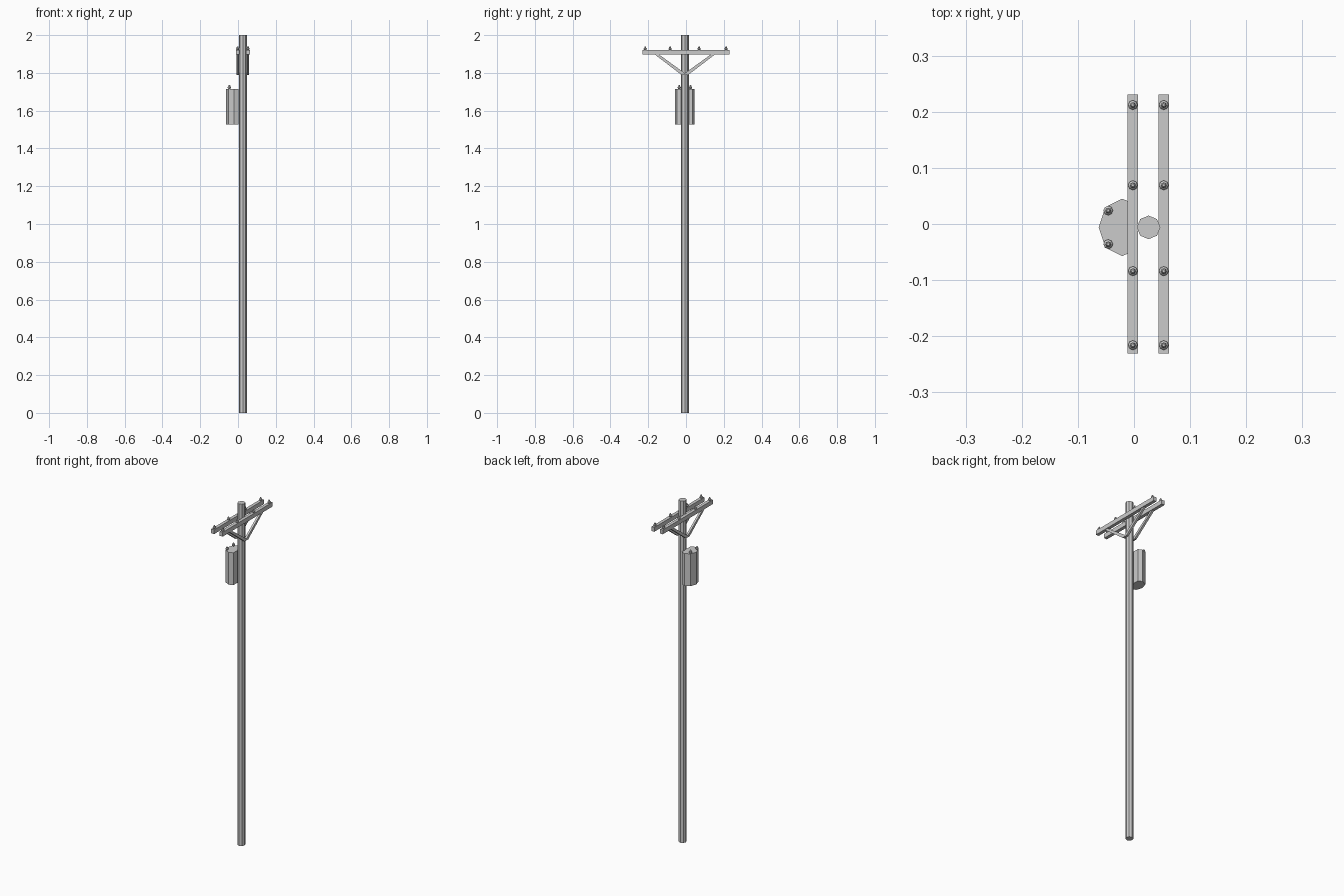
import bpy, bmesh, math
from mathutils import Vector

if "Cube" in bpy.data.objects:
    bpy.data.objects.remove(bpy.data.objects["Cube"])

CY = -0.006   # pole axis in y
ARM_X = (-0.002, 0.053)


def finish(name, bm):
    bmesh.ops.recalc_face_normals(bm, faces=bm.faces)
    me = bpy.data.meshes.new(name)
    bm.to_mesh(me)
    bm.free()
    ob = bpy.data.objects.new(name, me)
    bpy.context.collection.objects.link(ob)
    return ob


def prism(name, pts, direction):
    """Extrude a closed planar outline along a direction."""
    bm = bmesh.new()
    f = bm.faces.new([bm.verts.new(p) for p in pts])
    r = bmesh.ops.extrude_face_region(bm, geom=[f], use_keep_orig=True)
    verts = [v for v in r["geom"] if isinstance(v, bmesh.types.BMVert)]
    bmesh.ops.translate(bm, verts=verts, vec=Vector(direction))
    return finish(name, bm)


def lathe(name, profile, loc, seg=8):
    """Revolve (radius, height) rings around a vertical axis."""
    bm = bmesh.new()
    rings = []
    for r, h in profile:
        rings.append([bm.verts.new((loc[0] + r * math.cos(2 * math.pi * i / seg),
                                    loc[1] + r * math.sin(2 * math.pi * i / seg),
                                    loc[2] + h)) for i in range(seg)])
    for a, b in zip(rings, rings[1:]):
        for i in range(seg):
            j = (i + 1) % seg
            bm.faces.new((a[i], a[j], b[j], b[i]))
    bm.faces.new(rings[0])
    bm.faces.new(rings[-1])
    return finish(name, bm)


# Pole
lathe("pole", [(0.021, 0), (0.021, 2.0)], (0.026, CY, 0))

# Insulator outline: foot, flared skirt, narrow cap
INSULATOR = [(0.005, -0.002), (0.0085, 0.004), (0.0085, 0.007),
             (0.005, 0.011), (0.005, 0.015), (0.0025, 0.019)]

for k, x in enumerate(ARM_X):
    # Crossarm
    prism(f"crossarm_{k}", [(x - 0.0095, -0.231, 1.897), (x + 0.0095, -0.231, 1.897),
                            (x + 0.0095, -0.231, 1.922), (x - 0.0095, -0.231, 1.922)],
          (0, 0.462, 0))
    # Diagonal braces meeting at the pole
    for s in (-1, 1):
        outline = [(0.0, 1.788), (0.016, 1.788), (0.16, 1.898), (0.138, 1.898), (0.0, 1.798)]
        prism(f"brace_{k}_{'left' if s < 0 else 'right'}",
              [(x - 0.006, CY + s * y, z) for y, z in outline], (0.012, 0, 0))
    # Line insulators
    for i, y in enumerate((-0.216, -0.084, 0.069, 0.212)):
        lathe(f"line_insulator_{k}_{i}", INSULATOR, (x, y, 1.922))

# Transformer tank: faceted drum, flat where it meets the pole
half = [(-0.021, 0.051), (-0.051, 0.036), (-0.063, 0.0), (-0.051, -0.036), (-0.021, -0.051)]
outline = [(0.003, 0.041)] + half + [(0.003, -0.041)]
prism("transformer_tank", [(x, CY + y, 1.527) for x, y in outline], (0, 0, 0.189))

# Transformer bushings
for i, s in enumerate((-1, 1)):
    lathe(f"transformer_bushing_{i}", INSULATOR, (-0.046, CY + s * 0.03, 1.717))
